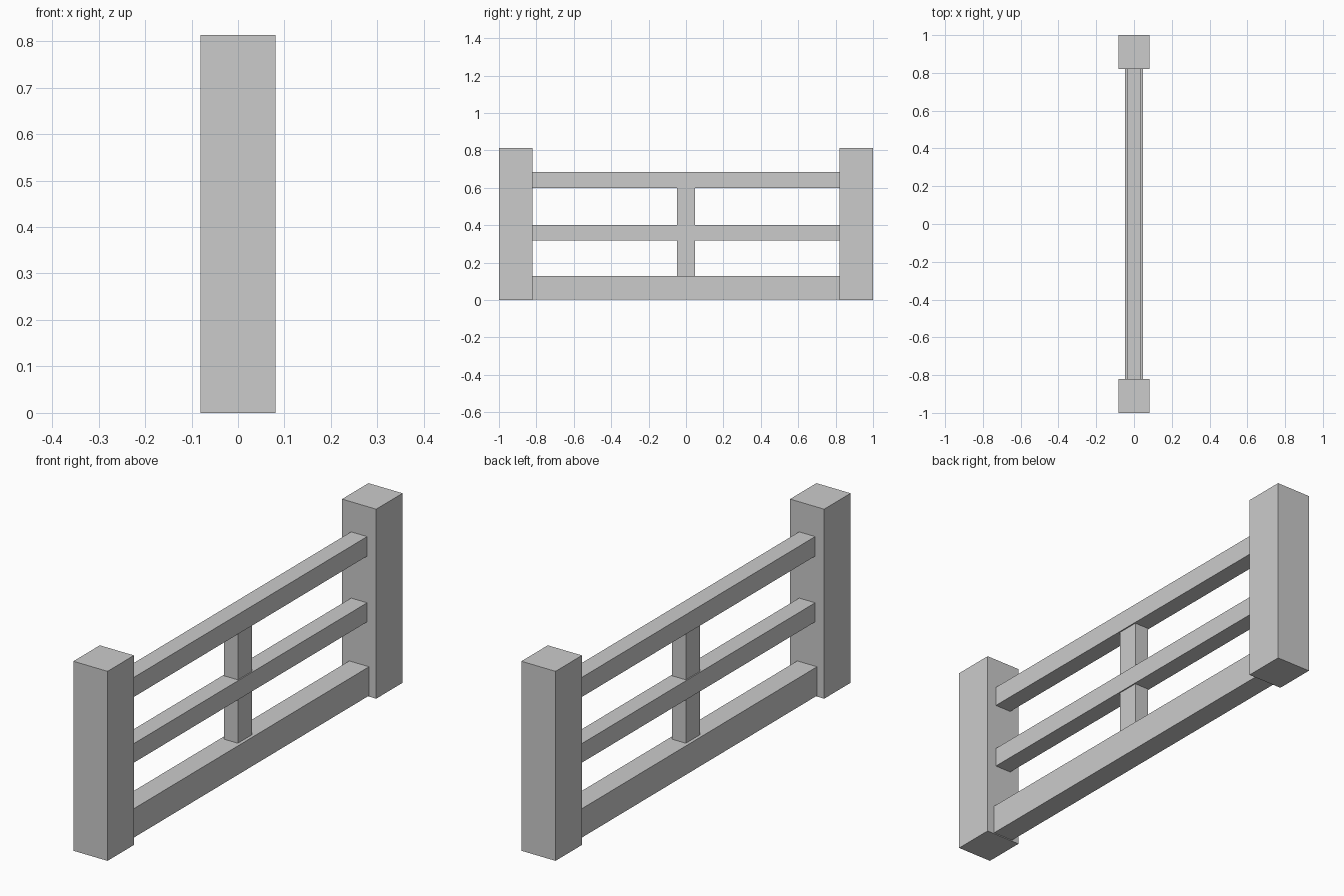
import bpy

if "Cube" in bpy.data.objects:
    bpy.data.objects.remove(bpy.data.objects["Cube"])


def box(name, x, y, z):
    """Box spanning the (min, max) ranges given on each axis."""
    bpy.ops.mesh.primitive_cube_add(size=1)
    ob = bpy.context.object
    ob.name = name
    ob.location = [(a + b) / 2 for a, b in (x, y, z)]
    ob.scale = [b - a for a, b in (x, y, z)]
    bpy.ops.object.transform_apply(location=True, rotation=False, scale=True)
    return ob


POST_INNER = 0.821

# End posts
box("front_post", (-0.081, 0.081), (-1.0, -POST_INNER), (0, 0.813))
box("back_post", (-0.081, 0.081), (POST_INNER, 1.0), (0, 0.813))

# Horizontal rails between the posts: half thickness, bottom, top
for name, t, z0, z1 in (("bottom_rail", 0.047, 0.004, 0.128),
                        ("middle_rail", 0.038, 0.318, 0.400),
                        ("top_rail", 0.038, 0.600, 0.684)):
    box(name, (-t, t), (-POST_INNER, POST_INNER), (z0, z1))

# Short central uprights filling the gaps between rails
for name, z0, z1 in (("lower_upright", 0.128, 0.318),
                     ("upper_upright", 0.400, 0.600)):
    box(name, (-0.033, 0.033), (-0.048, 0.048), (z0, z1))
